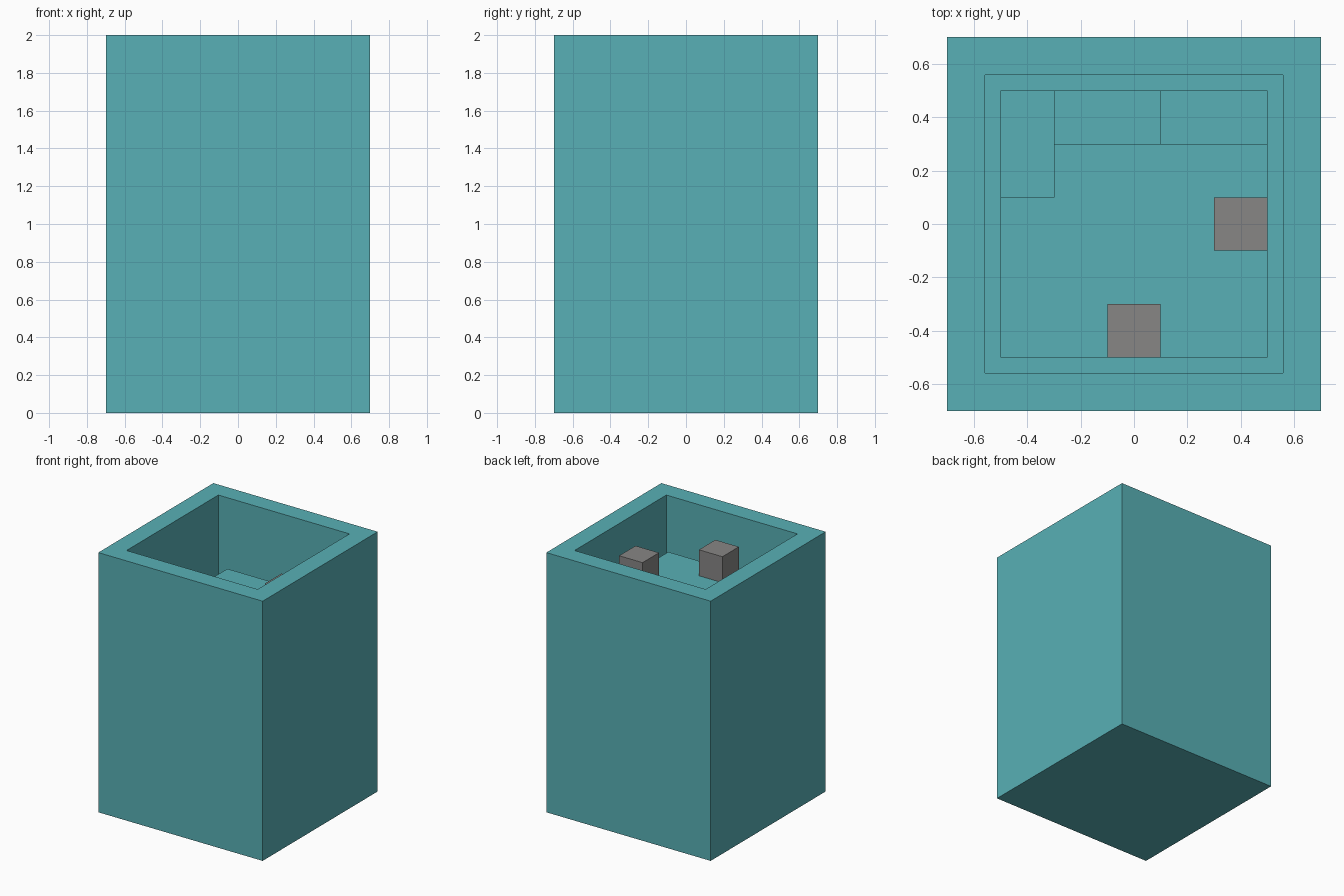
import bpy, bmesh

cube = bpy.data.objects.get("Cube")
if cube:
    bpy.data.objects.remove(cube, do_unlink=True)

U = 0.2  # block size the whole tower is laid out on


def material(name, rgb):
    m = bpy.data.materials.new(name)
    m.use_nodes = True
    m.diffuse_color = (*rgb, 1)
    bsdf = next(n for n in m.node_tree.nodes if n.type == 'BSDF_PRINCIPLED')
    bsdf.inputs["Base Color"].default_value = (*rgb, 1)
    return m


teal = material("teal stone", (0.098, 0.434, 0.465))
grey = material("grey stone", (0.245, 0.24, 0.235))


def prism(name, outline, z0, z1, mat, wall=0, base=0):
    """Extrude an outline upward; with a wall, hollow it out from the top."""
    bm = bmesh.new()
    face = bm.faces.new([bm.verts.new((x, y, z0)) for x, y in outline])
    face.normal_update()
    up = bmesh.ops.extrude_face_region(bm, geom=[face])["geom"]
    bmesh.ops.translate(bm, vec=(0, 0, z1 - z0),
                        verts=[g for g in up if isinstance(g, bmesh.types.BMVert)])
    bmesh.ops.recalc_face_normals(bm, faces=bm.faces)
    if wall:
        top = max(bm.faces, key=lambda f: f.calc_center_median().z)
        bmesh.ops.inset_region(bm, faces=[top], thickness=wall)
        pit = bmesh.ops.extrude_face_region(bm, geom=[top])["geom"]
        bmesh.ops.translate(bm, vec=(0, 0, base - z1),
                            verts=[g for g in pit if isinstance(g, bmesh.types.BMVert)])
        if top.is_valid:
            bmesh.ops.delete(bm, geom=[top], context='FACES_ONLY')
        bmesh.ops.recalc_face_normals(bm, faces=bm.faces)
    mesh = bpy.data.meshes.new(name)
    bm.to_mesh(mesh)
    bm.free()
    mesh.materials.append(mat)
    obj = bpy.data.objects.new(name, mesh)
    bpy.context.collection.objects.link(obj)
    return obj


def rect(x0, x1, y0, y1):
    return [(x0, y0), (x1, y0), (x1, y1), (x0, y1)]


# Hollow tower shell with an open top
prism("tower_shell", rect(-0.7, 0.7, -0.7, 0.7), 0, 2, teal, wall=U, base=U)

# Upper floor, cut away around the stairwell
prism("upper_floor", [(-0.5, -0.5), (0.5, -0.5), (0.5, 0.3),
                      (-0.3, 0.3), (-0.3, 0.1), (-0.5, 0.1)], 1.4, 1.6, teal)

# Stair steps winding down along the inner walls
steps = [(0.1, 0.5, 0.3, 0.5), (-0.3, 0.1, 0.3, 0.5), (-0.5, -0.3, 0.1, 0.5),
         (-0.5, -0.3, -0.3, 0.1), (-0.5, -0.1, -0.5, -0.3), (-0.1, 0.3, -0.5, -0.3)]
for i, step in enumerate(steps):
    top = 1.4 - i * U
    prism(f"stair_step_{i + 1}", rect(*step), top - U, top, teal)

# Small blocks standing on the upper floor
prism("left_block", rect(0.3, 0.5, -0.1, 0.1), 1.6, 1.8, grey)
prism("front_block", rect(-0.1, 0.1, -0.5, -0.3), 1.6, 1.8, grey)
